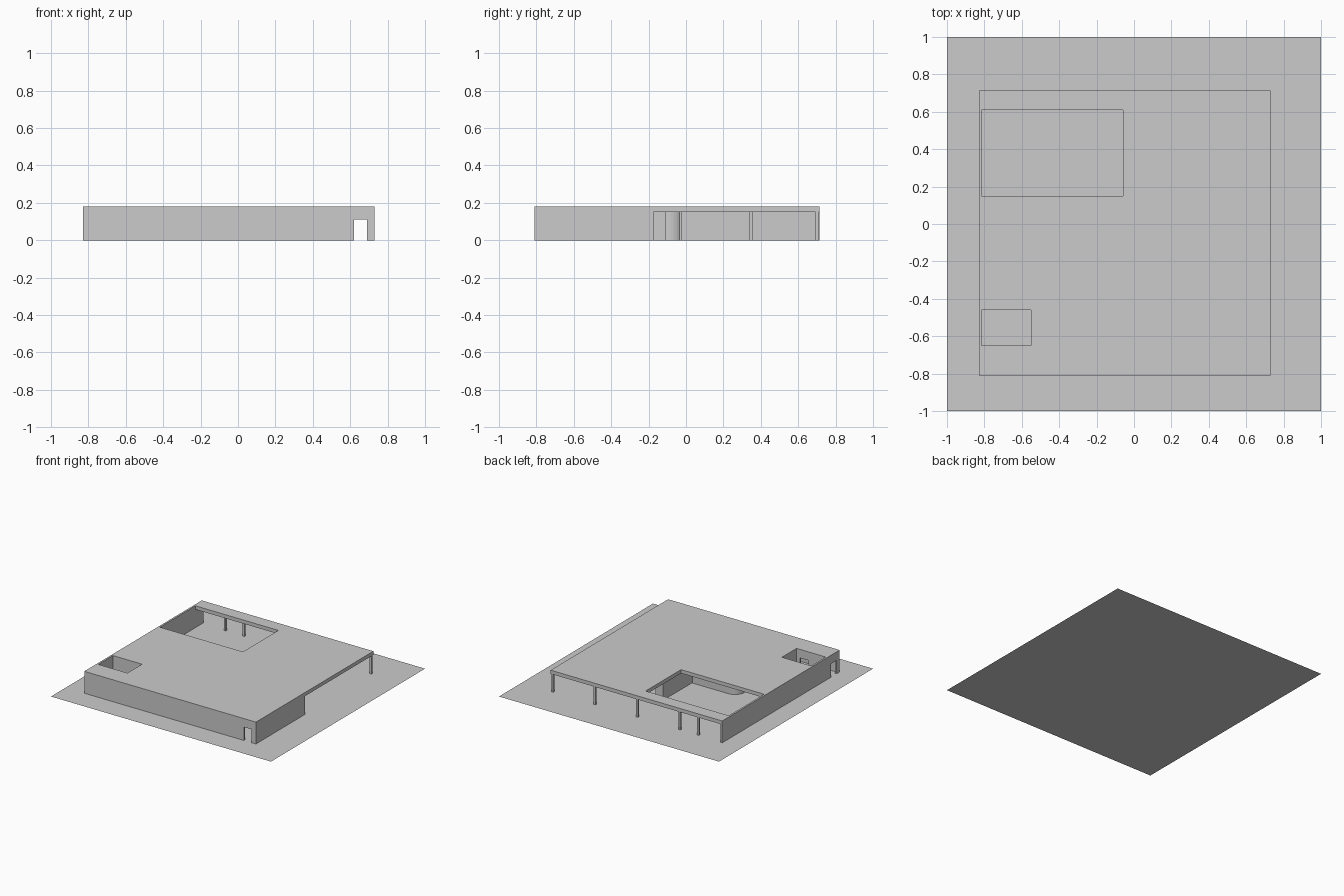
import bpy, bmesh
from math import sin, cos, pi

if "Cube" in bpy.data.objects:
    bpy.data.objects.remove(bpy.data.objects["Cube"])

ROOF_Z, CEIL_Z = 0.18, 0.15
T = 0.015  # wall thickness


def box(name, x0, x1, y0, y1, z0=0.0, z1=CEIL_Z):
    bpy.ops.mesh.primitive_cube_add(size=1, location=((x0 + x1) / 2, (y0 + y1) / 2, (z0 + z1) / 2))
    ob = bpy.context.object
    ob.name = name
    ob.scale = (x1 - x0, y1 - y0, z1 - z0)
    bpy.ops.object.transform_apply(location=False, rotation=False, scale=True)
    return ob


def cut(target, *dims):
    cutter = box("cutter", *dims)
    cutter.hide_render = True
    mod = target.modifiers.new("cut", 'BOOLEAN')
    mod.operation, mod.solver, mod.object = 'DIFFERENCE', 'EXACT', cutter
    bpy.context.view_layer.objects.active = target
    bpy.ops.object.modifier_apply(modifier=mod.name)
    bpy.data.objects.remove(cutter)


def path_wall(name, pts):
    # vertical sheet along a plan path, thickened
    bm = bmesh.new()
    low = [bm.verts.new((x, y, 0)) for x, y in pts]
    top = [bm.verts.new((x, y, CEIL_Z)) for x, y in pts]
    for i in range(len(pts) - 1):
        bm.faces.new((low[i], low[i + 1], top[i + 1], top[i]))
    me = bpy.data.meshes.new(name)
    bm.to_mesh(me)
    bm.free()
    ob = bpy.data.objects.new(name, me)
    bpy.context.collection.objects.link(ob)
    mod = ob.modifiers.new("thick", 'SOLIDIFY')
    mod.thickness, mod.offset = T, 0


# Flat plot
bpy.ops.mesh.primitive_plane_add(size=2)
bpy.context.object.name = "plot"

# Roof slab with the outer walls, hollowed from one block
house = box("roof_and_outer_walls", -0.83, 0.73, -0.81, 0.715, 0, ROOF_Z)
cut(house, -0.83 + T, 0.73 - T, -0.81 + T, 0.9, -0.1, CEIL_Z)      # rooms, open to the back
cut(house, 0.68, 0.9, -0.175, 0.95, -0.1, CEIL_Z)                  # open right side
cut(house, -0.83 + T, -0.06, 0.15, 0.61, 0.1, 0.3)                 # large courtyard
cut(house, -0.83 + T, -0.55, -0.65, -0.46, 0.1, 0.3)               # small courtyard
cut(house, 0.62, 0.69, -0.9, -0.76, -0.1, 0.11)                    # front doorway
cut(house, -0.9, -0.78, -0.77, -0.70, -0.1, 0.11)                  # left doorway

# Slim columns along the back edge
for i, x in enumerate((0.72, 0.335, -0.05, -0.435, -0.605)):
    box(f"back_column_{i + 1}", x - 0.008, x + 0.008, 0.692, 0.708)

# Walls around the small courtyard
box("court_back_wall", -0.83 + T, -0.55 + T, -0.46, -0.46 + T)
box("court_side_wall", -0.55, -0.55 + T, -0.65, -0.46)
front = box("court_front_wall", -0.83 + T, -0.55 + T, -0.65 - T, -0.65)
cut(front, -0.66, -0.58, -0.7, -0.6, -0.1, 0.11)

# Partition beside the large courtyard, with a short return
path_wall("living_partition", [(0.03, 0.348), (-0.033, 0.348), (-0.033, -0.028)])

# Wall behind the large courtyard with a rounded end
bend = [(-0.37 - 0.08 * sin(a), -0.108 + 0.08 * cos(a)) for a in (i * pi / 16 for i in range(9))]
path_wall("rounded_screen", [(-0.045, -0.028)] + bend)
